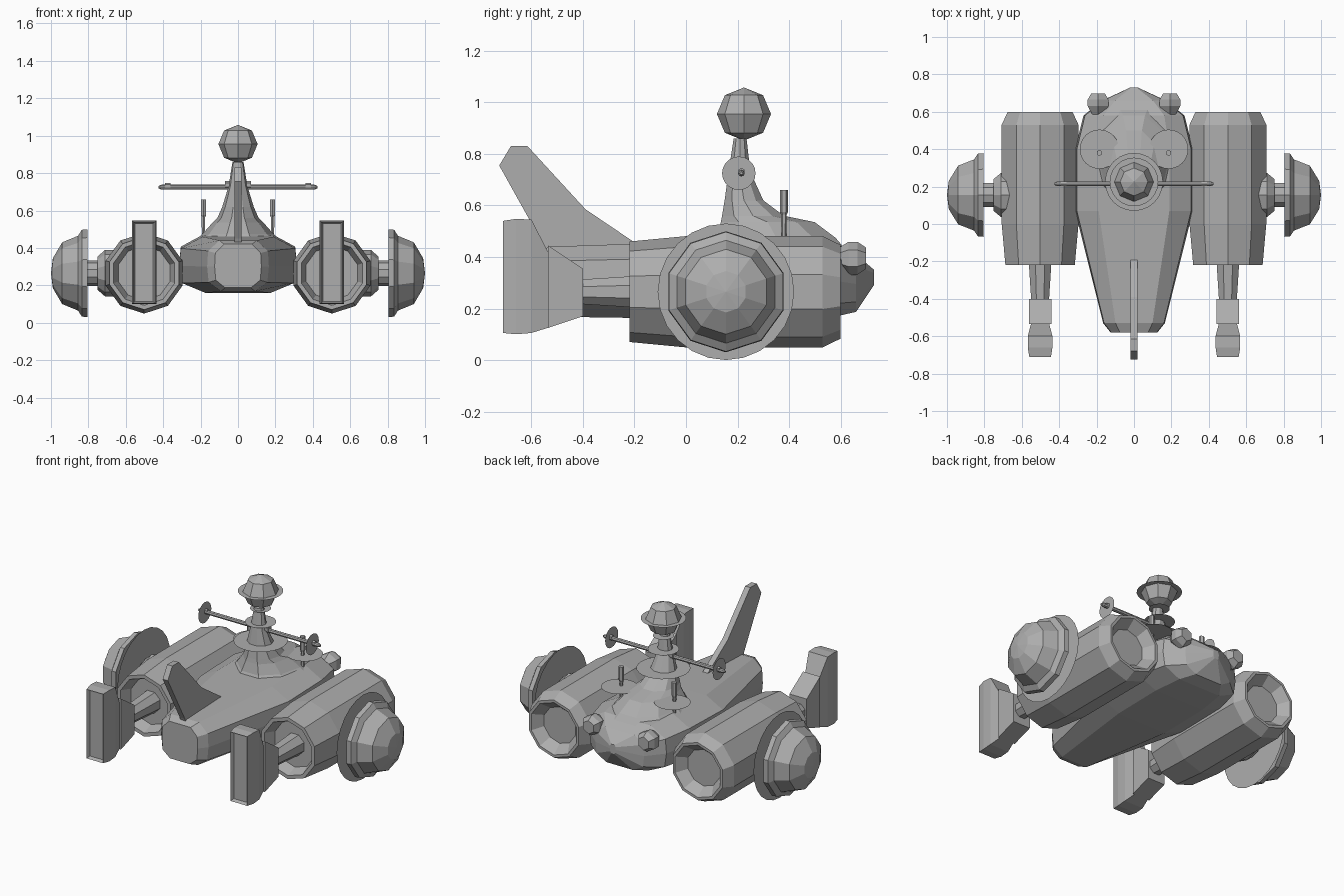
import bpy, bmesh
from math import sin, cos, pi
from mathutils import Vector

if "Cube" in bpy.data.objects:
    bpy.data.objects.remove(bpy.data.objects["Cube"])

grey = bpy.data.materials.new("hull_grey")
grey.diffuse_color = (0.42, 0.42, 0.42, 1)
grey.use_nodes = True
grey.node_tree.nodes["Principled BSDF"].inputs["Base Color"].default_value = grey.diffuse_color


def finish(name, bm):
    bmesh.ops.remove_doubles(bm, verts=bm.verts, dist=1e-5)
    bmesh.ops.recalc_face_normals(bm, faces=bm.faces)
    mesh = bpy.data.meshes.new(name)
    bm.to_mesh(mesh)
    bm.free()
    mesh.materials.append(grey)
    ob = bpy.data.objects.new(name, mesh)
    bpy.context.collection.objects.link(ob)
    return ob


def skin(rings):
    """Join rings of points with quads and cap the ends."""
    bm = bmesh.new()
    vs = [[bm.verts.new(p) for p in ring] for ring in rings]
    n = len(vs[0])
    for a, b in zip(vs, vs[1:]):
        for i in range(n):
            j = (i + 1) % n
            bm.faces.new((a[i], a[j], b[j], b[i]))
    for end in {0, len(vs) - 1}:
        pts = [v.co for v in vs[end]]
        if (pts[0] - pts[n // 2]).length > 1e-4:
            bm.faces.new(vs[end])
    return bm


def turned(name, axis, center, profile, sides, phase=0.0):
    """Turn (position, radius) pairs about an axis; one pair makes a flat disc."""
    cx, cy, cz = center
    rings = []
    for t, r in profile:
        ring = []
        for i in range(sides):
            a = 2 * pi * (i + phase) / sides
            u, v = r * sin(a), r * cos(a)
            ring.append({'x': (t, cy + u, cz + v),
                         'y': (cx + u, t, cz + v),
                         'z': (cx + u, cy + v, t)}[axis])
        rings.append(ring)
    return finish(name, skin(rings))


def box_rings(x, sections):
    """Rectangular rings along y from (y, half width, z low, z high)."""
    return [[(x - w, y, a), (x + w, y, a), (x + w, y, b), (x - w, y, b)]
            for y, w, a, b in sections]


# central hull, lofted from nose to tail
half = [(0.55, 0.03), (0.95, 0.2), (1, 0.5), (0.97, 0.8), (0.6, 1)]
section = half + [(-u, v) for u, v in reversed(half)]
stations = [(-0.58, 0.125, 0.18, 0.42), (-0.53, 0.165, 0.16, 0.44),
            (0.07, 0.315, 0.15, 0.46), (0.40, 0.315, 0.155, 0.47),
            (0.58, 0.27, 0.16, 0.455), (0.66, 0.17, 0.18, 0.41),
            (0.73, 0.02, 0.29, 0.35)]
finish("hull", skin([[(u * w, y, a + v * (b - a)) for u, v in section]
                     for y, w, a, b in stations]))

# tower with a steep front and a sloping back: z, half width, y front, y back
tower = [(0.44, 0.22, 0.10, 0.61), (0.475, 0.18, 0.12, 0.58),
         (0.535, 0.13, 0.135, 0.50), (0.56, 0.105, 0.14, 0.38),
         (0.62, 0.08, 0.15, 0.30), (0.73, 0.048, 0.165, 0.25),
         (0.86, 0.028, 0.185, 0.235)]
finish("tower", skin([[(w * sin(pi * (i + .5) / 5) / 0.951,
                        (f + b) / 2 - (b - f) / 2 * cos(pi * (i + .5) / 5) / 0.951, z)
                       for i in range(10)] for z, w, f, b in tower]))

# faceted ball and thin collars on the tower
turned("sensor_ball", 'z', (0, 0.225, 0),
       [(0.955 - 0.103 * cos(pi * k / 4), 0.105 * sin(pi * k / 4) if 0 < k < 4 else 0)
        for k in range(5)], 8)
for z, r in ((0.955, 0.13), (0.845, 0.06), (0.76, 0.09), (0.64, 0.155)):
    turned("tower_collar", 'z', (0, 0.225, 0), [(z, r)], 24)

# cross bar
turned("cross_bar", 'x', (0, 0.215, 0.725),
       [(-0.425, 0.006), (-0.41, 0.013), (0.41, 0.013), (0.425, 0.006)], 8)

# nose fin
outline = [(-0.725, 0.755), (-0.68, 0.83), (-0.615, 0.83), (-0.39, 0.585),
           (-0.19, 0.45), (-0.53, 0.39), (-0.555, 0.45)]
finish("nose_fin", skin([[(x, y, z) for y, z in outline] for x in (-0.018, 0.018)]))

for s in (-1, 1):
    side = "left" if s < 0 else "right"
    x = s * 0.502

    # nacelle with recessed ends
    turned(side + "_nacelle", 'y', (x, 0, 0.265),
           [(0.54, 0.115), (0.60, 0.165), (0.60, 0.182), (0.53, 0.216), (0.0, 0.216),
            (-0.22, 0.195), (-0.22, 0.172), (-0.15, 0.145)], 10)

    # strut, coupling and paddle in front of the nacelle
    turned(side + "_strut", 'y', (x, 0, 0.265),
           [(-0.14, 0.07), (-0.43, 0.05)], 8, 0.5)
    finish(side + "_coupling", skin(box_rings(x, [
        (-0.40, 0.06, 0.17, 0.355), (-0.535, 0.06, 0.125, 0.445)])))
    bm = skin(box_rings(x, [
        (-0.52, 0.045, 0.13, 0.39), (-0.60, 0.066, 0.105, 0.545),
        (-0.66, 0.066, 0.10, 0.548), (-0.71, 0.058, 0.105, 0.54)]))
    bmesh.ops.recalc_face_normals(bm, faces=bm.faces)
    front = [f for f in bm.faces if f.normal.y < -0.95]
    bmesh.ops.inset_region(bm, faces=front, thickness=0.014, depth=-0.02)
    finish(side + "_paddle", bm)

    # axle, thin guard disc and outer dome
    mid = (0, 0.155, 0.265)
    turned(side + "_hub", 'x', mid,
           [(s * 0.64, 0.125), (s * 0.71, 0.125), (s * 0.75, 0.09)], 10)
    turned(side + "_axle", 'x', mid, [(s * 0.72, 0.068), (s * 0.83, 0.068)], 10)
    turned(side + "_guard_disc", 'x', mid, [(s * 0.765, 0.265)], 24)
    turned(side + "_wheel_dome", 'x', mid,
           [(s * 0.82, 0.19), (s * 0.805, 0.235), (s * 0.835, 0.232),
            (s * 0.855, 0.20), (s * 0.94, 0.165), (s * 0.99, 0.08),
            (s * 1.0, 0.0)], 10)

    # rod and thin plate on the rear deck
    px = s * 0.185
    turned(side + "_rod", 'z', (px, 0.38, 0),
           [(0.43, 0.009), (0.565, 0.011), (0.575, 0.016), (0.66, 0.016)], 6)
    turned(side + "_rod_plate", 'z', (px, 0.40, 0), [(0.54, 0.105)], 24)

    # rear lamp
    turned(side + "_tail_lamp", 'y', (s * 0.192, 0, 0.395),
           [(0.55, 0.012), (0.63, 0.064), (0.665, 0.064), (0.698, 0.042)], 6)

    # bar fittings
    turned(side + "_bar_disc", 'x', (0, 0.205, 0.725), [(s * 0.375, 0.065)], 20)
    turned(side + "_bar_knob", 'x', (0, 0.215, 0.732),
           [(s * 0.36, 0.014), (s * 0.39, 0.014)], 6)
    turned(side + "_bar_bracket", 'x', (0, 0.215, 0.737),
           [(s * 0.045, 0.02), (s * 0.07, 0.02)], 6)
